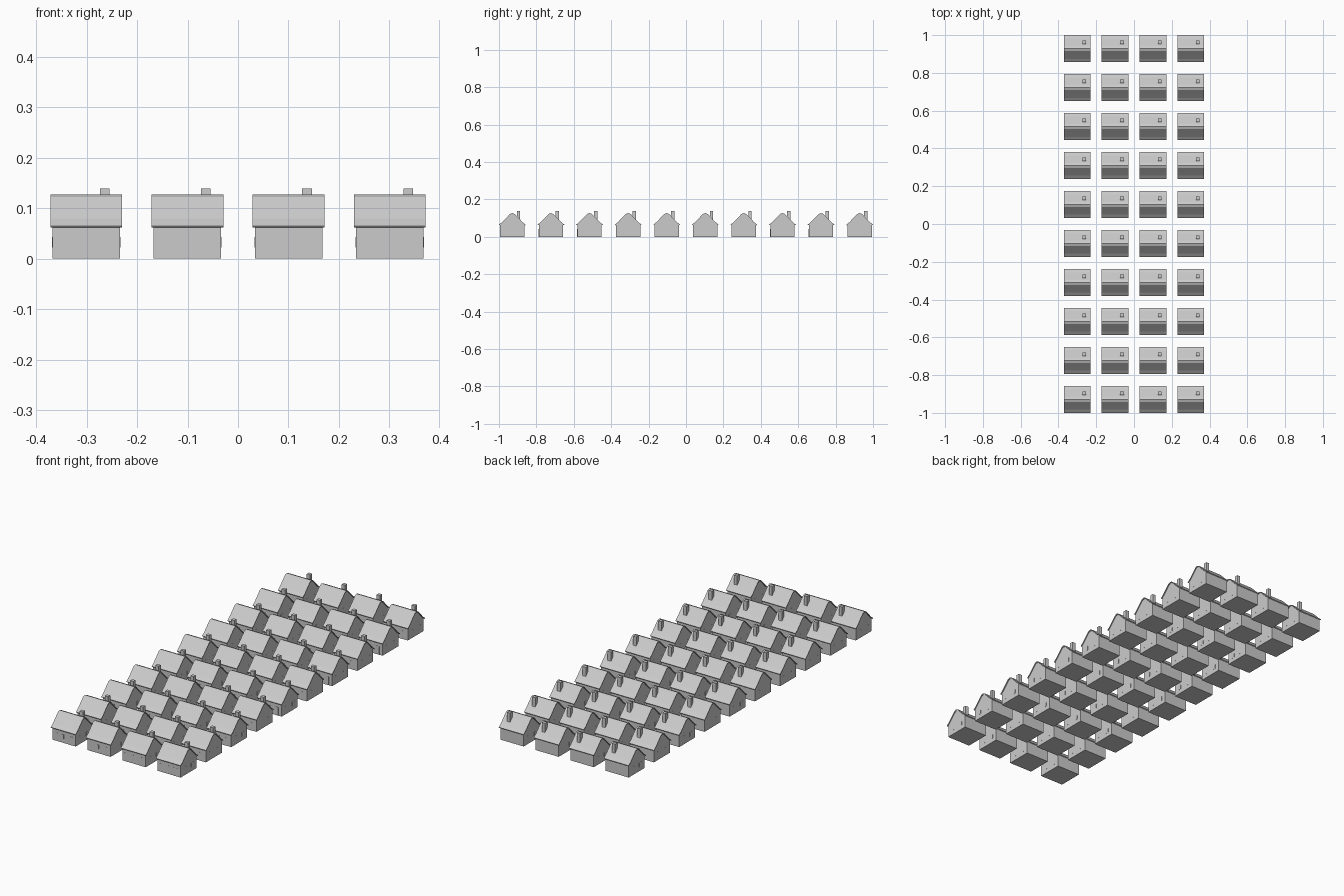
import bpy, bmesh

if "Cube" in bpy.data.objects:
    bpy.data.objects.remove(bpy.data.objects["Cube"])

COLS, ROWS = 4, 10
DX, DY = 0.2004, 0.2063
X0, Y0 = -1.5 * DX, -4.5 * DY


def finish(name, bm):
    """Turn a bmesh of one house part into an object repeated over the estate grid."""
    bmesh.ops.recalc_face_normals(bm, faces=bm.faces)
    me = bpy.data.meshes.new(name)
    bm.to_mesh(me)
    bm.free()
    ob = bpy.data.objects.new(name, me)
    ob.location = (X0, Y0, 0)
    bpy.context.collection.objects.link(ob)
    for label, count, step in (("columns", COLS, (DX, 0, 0)), ("rows", ROWS, (0, DY, 0))):
        m = ob.modifiers.new(label, 'ARRAY')
        m.count = count
        m.use_relative_offset = False
        m.use_constant_offset = True
        m.constant_offset_displace = step
    return ob


def prism(name, profile, half):
    """Extrude a (y, z) profile along x."""
    bm = bmesh.new()
    face = bm.faces.new([bm.verts.new((-half, y, z)) for y, z in profile])
    ext = bmesh.ops.extrude_face_region(bm, geom=[face])
    verts = [v for v in ext["geom"] if isinstance(v, bmesh.types.BMVert)]
    bmesh.ops.translate(bm, vec=(2 * half, 0, 0), verts=verts)
    return finish(name, bm)


def boxes(name, items):
    """Boxes given as (low corner, high corner)."""
    bm = bmesh.new()
    for lo, hi in items:
        vs = bmesh.ops.create_cube(bm, size=1)["verts"]
        for v in vs:
            v.co = [lo[i] if v.co[i] < 0 else hi[i] for i in range(3)]
    return finish(name, bm)


W, D = 0.067, 0.065

# gabled walls
prism("walls", [(-D, 0), (D, 0), (D, 0.066), (0.012, 0.118), (0, 0.122),
                (-0.012, 0.118), (-D, 0.066)], W)

# roof shell with softened ridge
top = [(0.0715, 0.065), (0.054, 0.079), (0.033, 0.101), (0.013, 0.122), (0, 0.127)]
under = [(y, z - 0.0055) for y, z in top]
under[0] = (0.069, 0.0615)
outer = top + [(-y, z) for y, z in reversed(top[:-1])]
inner = under + [(-y, z) for y, z in reversed(under[:-1])]
prism("roof", outer + inner[::-1], 0.0713)

# chimney on the rear slope
boxes("chimney", [((0.027, 0.024, 0.085), (0.046, 0.042, 0.139))])

# front door
boxes("door", [((0.027, -D - 0.0008, 0), (0.048, -D + 0.002, 0.043))])

# front and gable windows
e = 0.0006
wins = [((x - 0.009, -D - e, 0.022), (x + 0.009, -D + 0.002, 0.043)) for x in (-0.045, -0.01)]
for s in (-1, 1):
    for y in (-0.03, 0.03):
        a, b = sorted((s * (W - 0.002), s * (W + e)))
        wins.append(((a, y - 0.009, 0.022), (b, y + 0.009, 0.043)))
boxes("windows", wins)
